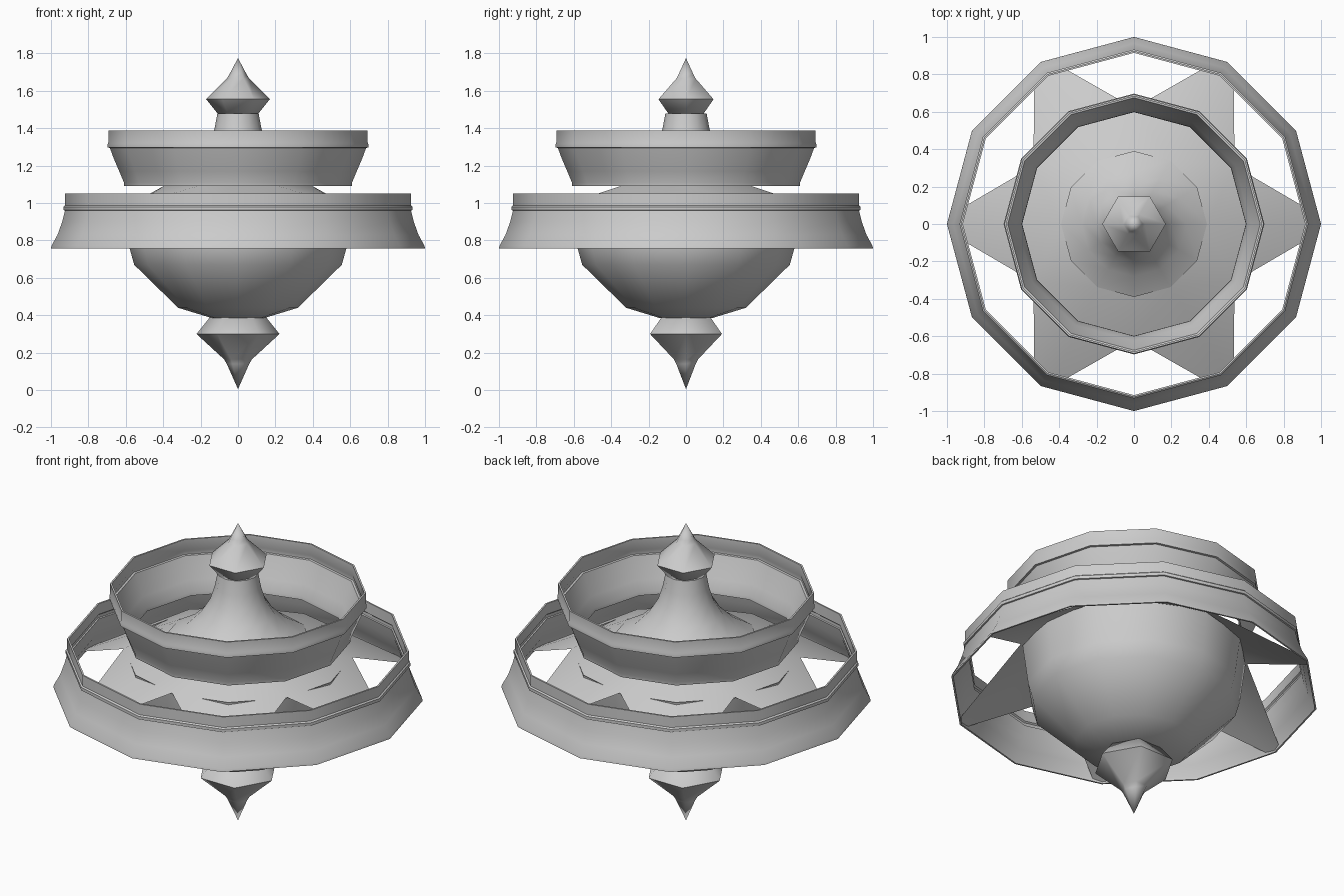
import bpy, bmesh, math
from mathutils import Vector

if "Cube" in bpy.data.objects:
    bpy.data.objects.remove(bpy.data.objects["Cube"])

metal = bpy.data.materials.new("plain grey")
metal.diffuse_color = (0.6, 0.6, 0.6, 1)
metal.use_nodes = True
metal.node_tree.nodes["Principled BSDF"].inputs["Base Color"].default_value = metal.diffuse_color


def finish(name, bm, angle):
    """Turn a bmesh into a shaded grey object."""
    bmesh.ops.remove_doubles(bm, verts=bm.verts, dist=0.0005)
    bmesh.ops.recalc_face_normals(bm, faces=bm.faces)
    me = bpy.data.meshes.new(name)
    bm.to_mesh(me)
    bm.free()
    me.materials.append(metal)
    ob = bpy.data.objects.new(name, me)
    bpy.context.collection.objects.link(ob)
    bpy.ops.object.select_all(action='DESELECT')
    ob.select_set(True)
    bpy.context.view_layer.objects.active = ob
    if angle:
        bpy.ops.object.shade_smooth_by_angle(angle=math.radians(angle))
    return ob


def polar(r, deg, z):
    a = math.radians(deg)
    return Vector((r * math.cos(a), r * math.sin(a), z))


def lathe(name, profile, sides, angle, closed=False):
    """Spin an (r, z) profile around the z axis."""
    bm = bmesh.new()
    rows = [[bm.verts.new(polar(r, 360 * i / sides, z)) for i in range(sides)]
            for r, z in profile]
    pairs = list(zip(rows, rows[1:]))
    if closed:
        pairs.append((rows[-1], rows[0]))
    for low, high in pairs:
        for i in range(sides):
            j = (i + 1) % sides
            bm.faces.new((low[i], low[j], high[j], high[i]))
    return finish(name, bm, angle)


def shell(name, profile):
    """Thin twelve-sided ring: the outer profile plus a parallel inner wall."""
    inner = [(r - 0.01, z) for r, z in reversed(profile)]
    return lathe(name, profile + inner, 12, 40, closed=True)


# Flared rings
shell("lower_ring", [(1.0, 0.757), (0.997, 0.772), (0.965, 0.83), (0.94, 0.90),
                     (0.925, 0.96), (0.933, 0.962), (0.933, 0.98),
                     (0.925, 0.987), (0.925, 1.05)])
shell("upper_ring", [(0.608, 1.09), (0.61, 1.11), (0.635, 1.17), (0.665, 1.24),
                     (0.685, 1.295), (0.697, 1.297), (0.697, 1.315),
                     (0.693, 1.325), (0.693, 1.388)])

# Bowl under the star
lathe("bowl", [(0, 0.385), (0.14, 0.385), (0.32, 0.44), (0.555, 0.67),
               (0.58, 0.76), (0.61, 0.99)], 12, 40)

# Concave skirt rising to the neck
lathe("skirt", [(0.39, 1.095), (0.28, 1.16), (0.20, 1.24), (0.15, 1.32),
                (0.125, 1.40), (0.11, 1.48), (0, 1.48)], 12, 40)

# Six-pointed star: sloping roof panels between blades that reach the lower ring
bm = bmesh.new()
for k in range(6):
    a = 60 * k
    tip_r, tip_off = math.hypot(0.985, 0.048), math.degrees(math.atan2(0.048, 0.985))
    root = polar(0.39, a, 1.095)
    tip = polar(0.995, a, 0.762)
    for s in (-1, 1):
        valley = polar(0.62, a + 30 * s, 1.0)
        corner = polar(tip_r, a + tip_off * s, 0.765)
        bm.faces.new([bm.verts.new(p) for p in (root, valley, corner, tip)][::s])
    panel = (root, polar(0.62, a + 30, 1.0), polar(0.39, a + 60, 1.095))
    bm.faces.new([bm.verts.new(p) for p in panel])
finish("star_roof", bm, 20)

# Hexagonal finials at both ends
lathe("top_finial", [(0, 1.475), (0.11, 1.48), (0.17, 1.555), (0.06, 1.665),
                     (0.045, 1.69), (0, 1.775)], 6, 75)
lathe("bottom_finial", [(0, 0.005), (0.06, 0.14), (0.075, 0.165), (0.222, 0.30),
                        (0.15, 0.39), (0, 0.39)], 6, 75)
